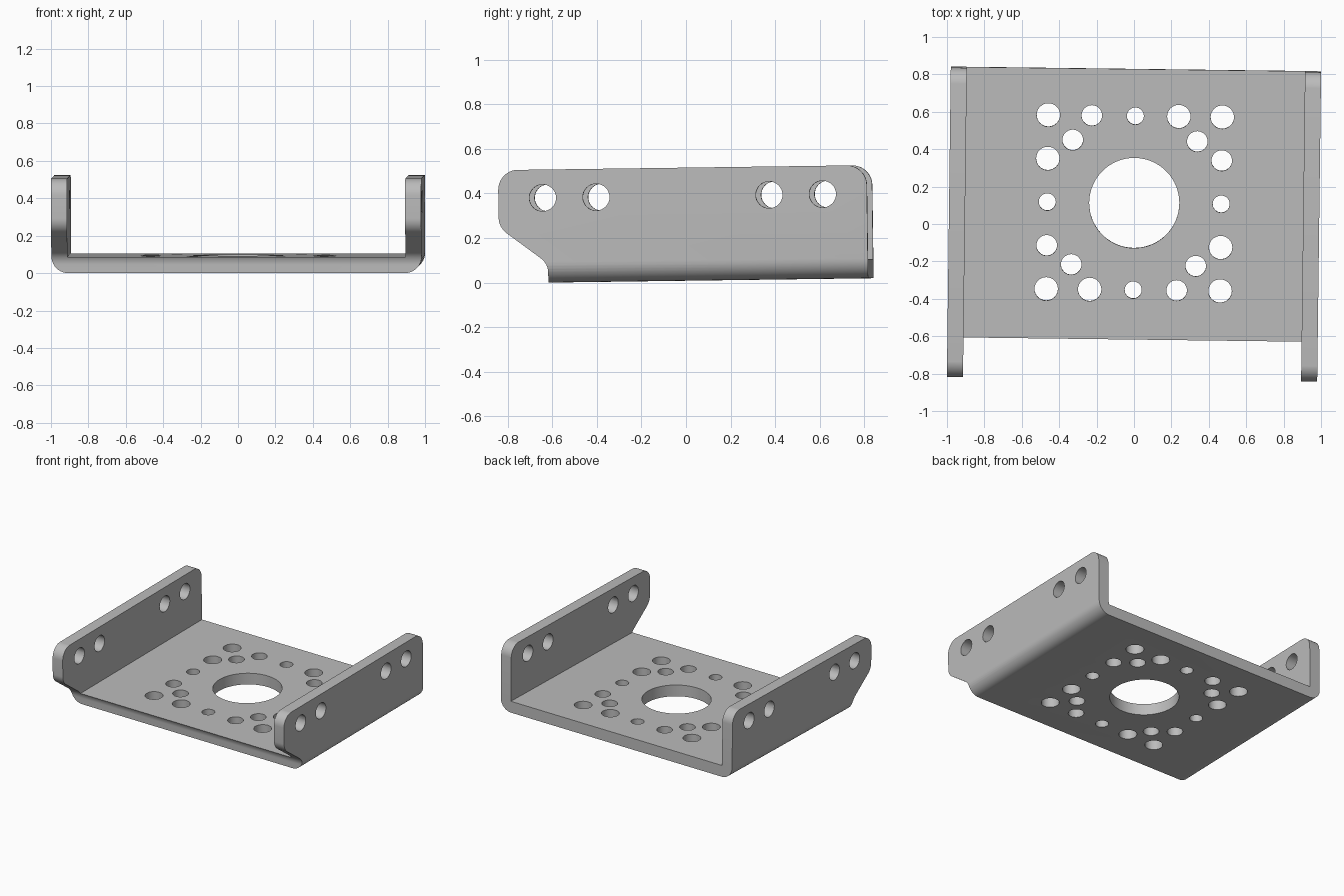
import bpy, bmesh
from math import sin, cos, tan, pi, radians
from mathutils import Vector, Matrix

cube = bpy.data.objects.get("Cube")
if cube:
    bpy.data.objects.remove(cube, do_unlink=True)

HALF_W, HALF_L, HEIGHT, T = 0.99, 0.827, 0.507, 0.086
BASE_FRONT, HOLE_Y, WALL_HOLE_Z = -0.608, 0.111, 0.38


def fillet(points, steps=10):
    """Round each (a, b, radius) corner of a closed outline."""
    out, n = [], len(points)
    for i, (a, b, r) in enumerate(points):
        p = Vector((a, b))
        if r == 0:
            out.append(p)
            continue
        d0 = (Vector(points[i - 1][:2]) - p).normalized()
        d1 = (Vector(points[(i + 1) % n][:2]) - p).normalized()
        half = d0.angle(d1) / 2
        centre = p + (d0 + d1).normalized() * r / sin(half)
        start = p + d0 * r / tan(half) - centre
        end = p + d1 * r / tan(half) - centre
        sweep = start.angle_signed(end)
        for k in range(steps + 1):
            t = -sweep * k / steps
            out.append(centre + Matrix.Rotation(t, 2) @ start)
    return out


def make_object(name, bm):
    bmesh.ops.recalc_face_normals(bm, faces=bm.faces)
    mesh = bpy.data.meshes.new(name)
    bm.to_mesh(mesh)
    bm.free()
    obj = bpy.data.objects.new(name, mesh)
    bpy.context.collection.objects.link(obj)
    return obj


def prism(name, outline, place, depth):
    """Extrude an outline symmetrically; place(a, b, d) gives 3D points."""
    bm = bmesh.new()
    face = bm.faces.new([bm.verts.new(place(p.x, p.y, -depth)) for p in outline])
    new = bmesh.ops.extrude_face_region(bm, geom=[face])["geom"]
    shift = Vector(place(0, 0, depth)) - Vector(place(0, 0, -depth))
    bmesh.ops.translate(bm, vec=shift, verts=[v for v in new if isinstance(v, bmesh.types.BMVert)])
    return make_object(name, bm)


# Channel cross-section with rounded outer bends
inner = HALF_W - T
section = fillet([
    (-HALF_W, 0, 0.09), (HALF_W, 0, 0.09), (HALF_W, HEIGHT, 0), (inner, HEIGHT, 0),
    (inner, T, 0), (-inner, T, 0), (-inner, HEIGHT, 0), (-HALF_W, HEIGHT, 0)])
bracket = prism("bracket", section, lambda a, b, d: (a, d, b), 0.9)

# Side silhouette with rounded ears and the sloped front notch
side = fillet([
    (BASE_FRONT, -0.1, 0), (HALF_L, -0.1, 0), (HALF_L, HEIGHT + 0.0005, 0.09),
    (-HALF_L, HEIGHT + 0.0005, 0.09), (-HALF_L, 0.25, 0.09), (BASE_FRONT, 0.085, 0.08)])
silhouette = prism("side_silhouette", side, lambda a, b, d: (d, a, b), 1.2)

# Hole cutters
bm = bmesh.new()


def drill(x, y, z, radius, depth, sideways=False, segments=32):
    matrix = Matrix.Translation((x, y, z))
    if sideways:
        matrix = matrix @ Matrix.Rotation(pi / 2, 4, 'Y')
    bmesh.ops.create_cone(bm, cap_ends=True, segments=segments, radius1=radius,
                          radius2=radius, depth=depth, matrix=matrix)


drill(0, HOLE_Y, 0.05, 0.241, 0.3, segments=64)
# One side of the square hole pattern, repeated by quarter turns
pattern = [(-0.465, 0.465, 0.0625), (-0.2325, 0.465, 0.055), (0, 0.465, 0.0455),
           (0.2325, 0.465, 0.0625), (-0.333, 0.333, 0.055)]
for turn in range(4):
    spin = Matrix.Rotation(turn * pi / 2, 2)
    for x, y, r in pattern:
        p = spin @ Vector((x, y))
        drill(p.x, p.y + HOLE_Y, 0.05, r, 0.3)
for y in (-0.628, -0.388, 0.388, 0.628):
    drill(0, y, WALL_HOLE_Z, 0.06, 2.4, sideways=True)
holes = make_object("hole_cutter", bm)

# Trim, drill and bake the result
for cutter, operation in ((silhouette, 'INTERSECT'), (holes, 'DIFFERENCE')):
    cutter.hide_render = True
    mod = bracket.modifiers.new(cutter.name, 'BOOLEAN')
    mod.object, mod.operation, mod.solver = cutter, operation, 'EXACT'
depsgraph = bpy.context.evaluated_depsgraph_get()
baked = bpy.data.meshes.new_from_object(bracket.evaluated_get(depsgraph))
bracket.modifiers.clear()
bracket.data = baked
for cutter in (silhouette, holes):
    bpy.data.objects.remove(cutter, do_unlink=True)

# Brushed metal grey
grey = bpy.data.materials.new("metal_grey")
grey.use_nodes = True
colour = (0.5, 0.5, 0.5, 1)
grey.diffuse_color = colour
grey.node_tree.nodes["Principled BSDF"].inputs["Base Color"].default_value = colour
baked.materials.clear()
baked.materials.append(grey)

# Slight resting tilt and smooth rounded surfaces
bracket.rotation_euler = (radians(0.77), 0, radians(-0.72))
bracket.location = (0, 0.0025, -BASE_FRONT * sin(radians(0.77)))
bpy.ops.object.select_all(action='DESELECT')
bracket.select_set(True)
bpy.context.view_layer.objects.active = bracket
bpy.ops.object.shade_smooth_by_angle(angle=radians(30))
